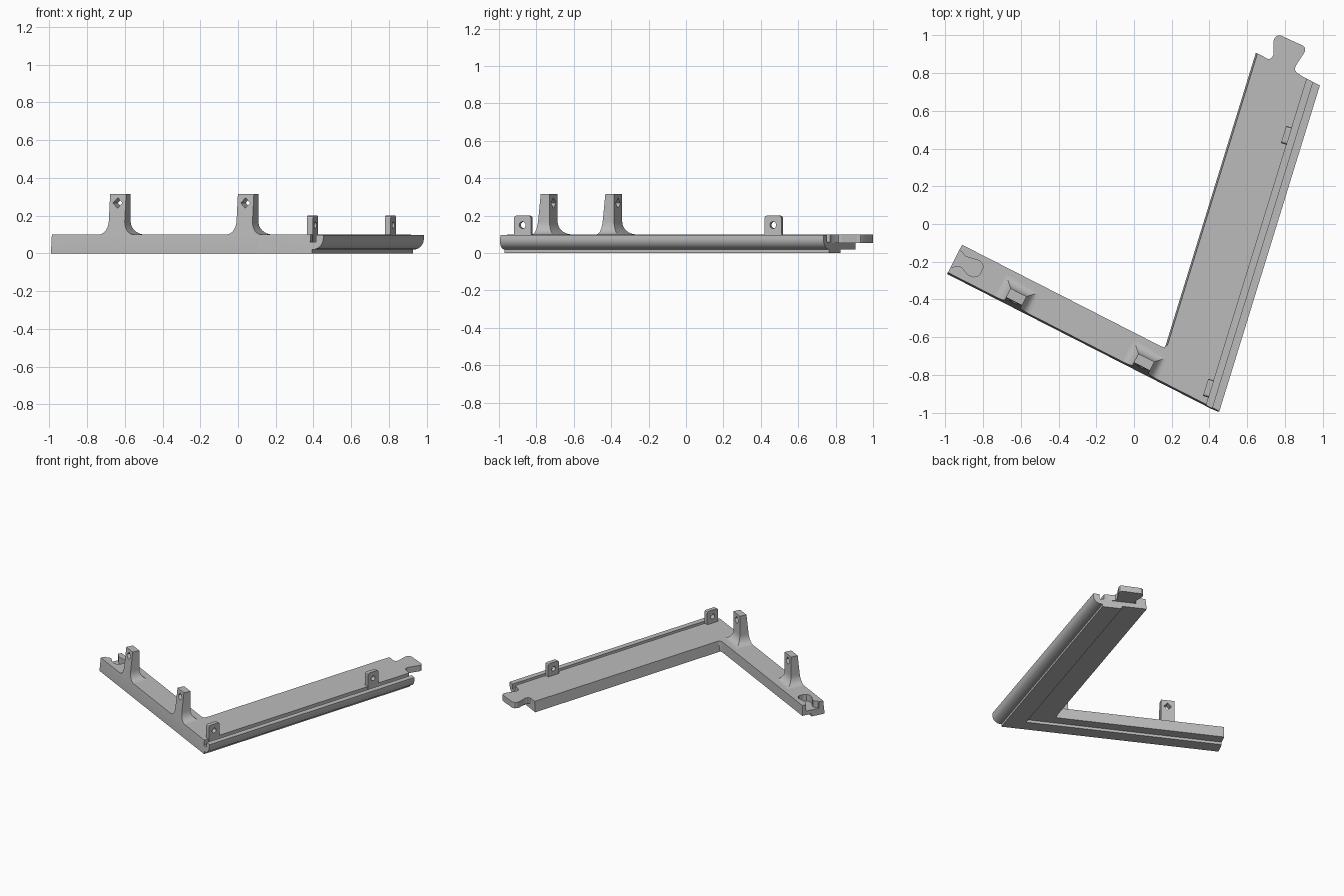
import bpy, bmesh, math
from mathutils import Vector

if "Cube" in bpy.data.objects:
    bpy.data.objects.remove(bpy.data.objects["Cube"], do_unlink=True)

grey = bpy.data.materials.new("mid_grey")
grey.use_nodes = True
grey.diffuse_color = (0.5, 0.5, 0.5, 1)
grey.node_tree.nodes["Principled BSDF"].inputs["Base Color"].default_value = (0.5, 0.5, 0.5, 1)

# Frame: two arms meeting at the outer corner
CORNER = Vector((0.45, -1.0, 0))
LONG = Vector((0.535, 1.735, 0)).normalized()
SHORT = Vector((-1.44, 0.735, 0)).normalized()
OUT = Vector((LONG.y, -LONG.x, 0))        # out of the long arm
BACK = Vector((-SHORT.y, SHORT.x, 0)) * -1  # from the front edge inwards
SKEW = -SHORT.dot(OUT)
LEAN = 0.11                               # slope of the front face
LONG_LEN, SHORT_LEN = 1.815, 1.617
LONG_W, SHORT_W = 0.366, 0.174
REBATE_U, REBATE_V = 0.2, 0.1


def lean(z):
    return LEAN * max(z - 0.02, 0)


def oblique(u, a, z):
    """Long arm point: u across (outwards), a along, ends parallel to the short arm."""
    return CORNER + SHORT * (-u / SKEW) + LONG * a + Vector((0, 0, z))


def on_long(u, a, z):
    return CORNER + OUT * u + LONG * a + Vector((0, 0, z))


def on_short(s, v, z):
    return CORNER + SHORT * s + BACK * v + Vector((0, 0, z))


def loft(name, rings):
    """Closed solid through rings of equal point count."""
    bm = bmesh.new()
    loops = [[bm.verts.new(p) for p in ring] for ring in rings]
    n = len(loops[0])
    for low, high in zip(loops, loops[1:]):
        for i in range(n):
            j = (i + 1) % n
            bm.faces.new((low[i], low[j], high[j], high[i]))
    bm.faces.new(loops[0][::-1])
    bm.faces.new(loops[-1])
    bmesh.ops.recalc_face_normals(bm, faces=bm.faces)
    mesh = bpy.data.meshes.new(name)
    bm.to_mesh(mesh)
    bm.free()
    mesh.materials.append(grey)
    ob = bpy.data.objects.new(name, mesh)
    bpy.context.collection.objects.link(ob)
    return ob


def combine(target, tool, operation):
    mod = target.modifiers.new(operation.lower(), 'BOOLEAN')
    mod.operation = operation
    mod.solver = 'EXACT'
    mod.object = tool
    bpy.context.view_layer.objects.active = target
    bpy.ops.object.modifier_apply(modifier=mod.name)
    bpy.data.objects.remove(tool, do_unlink=True)


def circle(radius, count):
    return [(radius * math.cos(math.tau * i / count), radius * math.sin(math.tau * i / count))
            for i in range(count)]


# Long arm: rounded outer lip, groove, flat plate, rebate underneath
lip = [(-0.06 + 0.06 * math.cos(math.radians(t)), 0.078 - 0.058 * math.sin(math.radians(t)))
       for t in range(0, 91, 10)]
section = [(0, 0.097)] + lip + [
    (-0.065, 0.02), (-0.065, 0), (-REBATE_U, 0), (-REBATE_U, 0.02), (-LONG_W - 0.009, 0.02),
    (-LONG_W, 0.1), (-0.076, 0.1), (-0.076, 0.06), (-0.042, 0.06), (-0.042, 0.097)]
frame = loft("corner_frame", [
    [oblique(u, lean(z) / SKEW, z) for u, z in section],
    [oblique(u, LONG_LEN, z) for u, z in section]])

# Short arm: leaning front face and rebate underneath
section = [(0, 0), (0, 0.02), (lean(0.1), 0.1), (SHORT_W, 0.1), (SHORT_W, 0.02),
           (REBATE_V, 0.02), (REBATE_V, 0)]
shift = LONG.dot(SHORT) / SKEW
short_arm = loft("short_arm", [
    [on_short(REBATE_U / SKEW + shift * v, v, z) for v, z in section],
    [on_short(SHORT_LEN, v, z) for v, z in section]])

# Dovetail socket in the end of the short arm
socket = [(1.66, 0.145), (1.612, 0.143), (1.59, 0.135), (1.575, 0.128), (1.55, 0.13), (1.50, 0.14),
          (1.478, 0.136), (1.464, 0.12), (1.461, 0.08), (1.468, 0.062), (1.486, 0.05),
          (1.517, 0.047), (1.555, 0.063), (1.575, 0.068), (1.595, 0.06), (1.606, 0.045),
          (1.66, 0.04)]
cutter = loft("socket_cutter", [[on_short(s, v, z) for s, v in socket] for z in (0.05, 0.15)])
combine(short_arm, cutter, 'DIFFERENCE')
combine(frame, short_arm, 'UNION')

# Rounded fill in the inner corner
inner = oblique(-LONG_W, SHORT_W / SKEW, 0)
fill = [inner]
for i in range(7):
    t = i / 6
    fill.append(inner + SHORT * 0.035 * (1 - t) ** 2 + LONG * 0.035 * t ** 2)
loft("inner_corner_fill", [[p + Vector((0, 0, z)) for p in fill] for z in (0.02, 0.1)])

# Dovetail tongue on the end of the long arm
tongue = [(0.655, 0.893), (0.69, 0.877), (0.71, 0.872), (0.728, 0.878), (0.738, 0.895),
          (0.738, 0.965), (0.745, 0.985), (0.757, 0.997), (0.775, 1.0), (0.895, 0.945),
          (0.907, 0.932), (0.905, 0.912), (0.855, 0.835), (0.853, 0.815), (0.862, 0.803),
          (0.912, 0.768), (0.88, 0.75), (0.66, 0.86)]
loft("end_tongue", [[Vector((x, y, z)) for x, y in tongue] for z in (0.055, 0.1)])

# Tall posts on the short arm, flared at the foot, with a diamond hole
FOOT = 0.07
for name, s in (("corner_post", 0.475), ("end_post", 1.235)):
    levels = []
    for i in range(9):
        t = math.radians(90 * i / 8)
        levels.append((0.1 + FOOT * (1 - math.cos(t)), 0.055 * (1 - math.sin(t))))
    levels.append((0.315, 0))
    rings = []
    for z, flare in levels:
        half = 0.0475 + flare
        back = min(0.085 + flare, SHORT_W)
        rings.append([on_short(s + d, v, z) for d, v in (
            (-half, lean(z)), (half, lean(z)), (half, back), (-half, back))])
    post = loft(name, rings)
    hole = loft("hole_cutter", [[on_short(s + d, v, 0.267 + h) for d, h in circle(0.028, 4)]
                                for v in (-0.05, 0.2)])
    combine(post, hole, 'DIFFERENCE')

# Small lugs beside the groove, with a round hole
for name, a in (("front_lug", 0.108), ("rear_lug", 1.51)):
    w = 0.0475
    outline = [(-w, 0.06), (w, 0.06), (w, 0.188), (w - 0.004, 0.196), (w - 0.012, 0.2),
               (0.012 - w, 0.2), (0.004 - w, 0.196), (-w, 0.188)]
    lug = loft(name, [[on_long(u, a + d, z) for d, z in outline] for u in (-0.107, -0.075)])
    hole = loft("hole_cutter", [[on_long(u, a + d, 0.15 + h) for d, h in circle(0.018, 20)]
                                for u in (-0.2, 0.05)])
    combine(lug, hole, 'DIFFERENCE')

# Smooth the curved surfaces, keep the edges sharp
for ob in bpy.context.scene.objects:
    ob.select_set(ob.type == 'MESH')
bpy.context.view_layer.objects.active = frame
bpy.ops.object.shade_smooth_by_angle(angle=math.radians(25))
